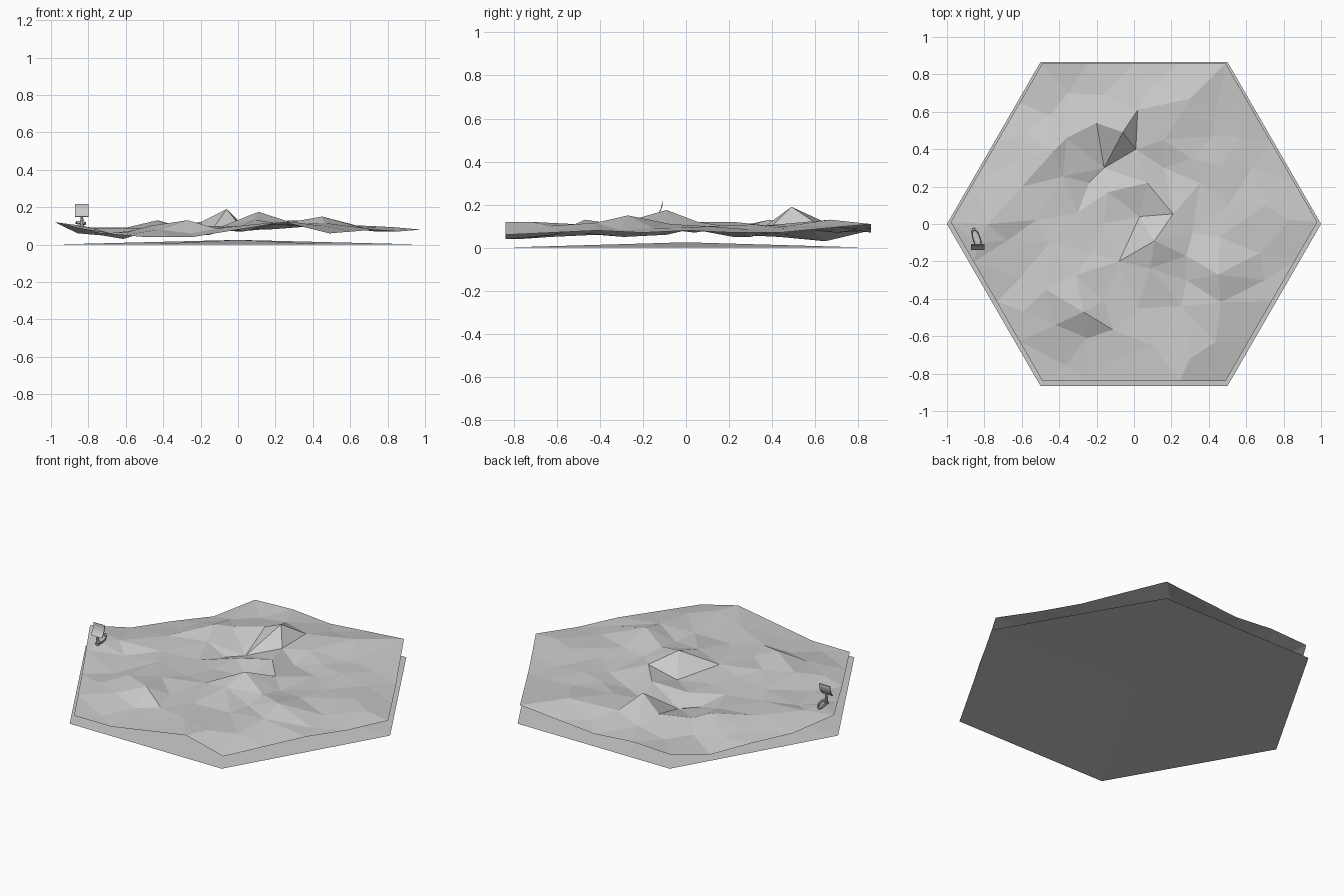
import bpy
import bmesh
import math
import random
from mathutils import Vector, Matrix
from mathutils.geometry import delaunay_2d_cdt

random.seed(4)

cube = bpy.data.objects.get("Cube")
if cube:
    bpy.data.objects.remove(cube, do_unlink=True)


def make_material(name, colour):
    material = bpy.data.materials.new(name)
    material.use_nodes = True
    material.diffuse_color = colour
    shader = material.node_tree.nodes["Principled BSDF"]
    shader.inputs["Base Color"].default_value = colour
    shader.inputs["Roughness"].default_value = 0.8
    return material


stone_grey = make_material("stone grey", (0.6, 0.6, 0.6, 1))


def add_object(name, bm):
    mesh = bpy.data.meshes.new(name)
    bm.to_mesh(mesh)
    bm.free()
    mesh.materials.append(stone_grey)
    obj = bpy.data.objects.new(name, mesh)
    bpy.context.collection.objects.link(obj)
    return obj


def hexagon(radius, centre_y=0.0):
    return [Vector((radius * math.cos(math.radians(60 * i)),
                    radius * math.sin(math.radians(60 * i)) + centre_y))
            for i in range(6)]


# Shallow six-sided base, open underneath
bm = bmesh.new()
apex = bm.verts.new((0, 0, 0.025))
rim = [bm.verts.new((p.x, p.y, 0)) for p in hexagon(1)]
for i in range(6):
    bm.faces.new((rim[i], rim[(i + 1) % 6], apex))
add_object("base", bm)

# Heights along the terrain edge, one row per side, starting at +x
edge_heights = [
    (.08, .07, .07, .09),
    (.11, .09, .07, .09),
    (.08, .03, .05, .06),
    (.12, .09, .06, .05),
    (.04, .04, .08, .12),
    (.06, .07, .08, .07),
]

# Crests, hollows and slopes of the terrain
landmarks = [
    (-.43, .39, .13), (-.36, .46, .11), (-.24, .22, .05), (-.16, .3, .05),
    (-.2, .54, .12), (-.3, .06, .08), (.02, .61, .11), (-.06, .49, .19),
    (.01, .4, .1), (.16, .45, .11), (.16, .3, .08), (.07, .22, .12),
    (-.14, .17, .09), (.03, .04, .07), (.31, -.05, .1), (.11, -.09, .175),
    (.28, -.17, .12), (.28, -.3, .1), (-.68, -.09, .06), (-.61, -.29, .05),
    (-.47, -.35, .1), (-.27, -.47, .13), (-.16, -.41, .09), (-.25, -.61, .06),
    (-.42, -.54, .08), (-.78, 0, .09), (.45, -.27, .15), (.42, .47, .1),
    (.7, .1, .1), (.1, -.65, .11), (.3, -.72, .12), (-.35, .7, .07),
    (.3, .67, .13), (-.6, .2, .09), (.7, -.3, .08), (-.45, -.1, .09),
    (-.08, -.2, .1), (.5, .1, .1), (.02, -.45, .1), (-.83, -.1, .1),
]

corners = hexagon(.98, .01)
border = []
for i, row in enumerate(edge_heights):
    for j, z in enumerate(row):
        p = corners[i].lerp(corners[(i + 1) % 6], j / len(row))
        border.append((p.x, p.y, z))
known = border + landmarks


def blended_height(x, y):
    total = weight_sum = 0
    for kx, ky, kz in known:
        weight = 1 / ((x - kx) ** 2 + (y - ky) ** 2 + 0.001) ** 2
        total += weight * kz
        weight_sum += weight
    return total / weight_sum


def inside(x, y):
    return abs(y) < 0.77 and abs(x) * math.sqrt(3) / 2 + abs(y) / 2 < 0.77


# Scatter filler points between the landmarks
points = list(known)
for attempt in range(2000):
    x, y = random.uniform(-1, 1), random.uniform(-1, 1)
    if inside(x, y) and all(math.hypot(x - p[0], y - p[1]) > 0.14 for p in points):
        points.append((x, y, blended_height(x, y) + random.uniform(-.01, .01)))

# Triangulated, faceted terrain sheet
count = len(border)
outline = [(i, (i + 1) % count) for i in range(count)]
flat = [Vector(p[:2]) for p in points]
verts, _, faces, sources, _, _ = delaunay_2d_cdt(flat, outline, [], 1, 1e-5)
bm = bmesh.new()
sheet = []
for v, source in zip(verts, sources):
    z = points[source[0]][2] if source else blended_height(v.x, v.y)
    sheet.append(bm.verts.new((v.x, v.y, z)))
for face in faces:
    bm.faces.new([sheet[i] for i in face])
bmesh.ops.recalc_face_normals(bm, faces=bm.faces)
bm.normal_update()
if sum(f.normal.z for f in bm.faces) < 0:
    bmesh.ops.reverse_faces(bm, faces=bm.faces)
add_object("terrain", bm)

# Small oval ring lying on the ground at the right edge
bpy.ops.mesh.primitive_torus_add(major_radius=0.055, minor_radius=0.008,
                                 major_segments=16, minor_segments=6)
ring = bpy.context.object
ring.name = "ground_ring"
ring.data.materials.append(stone_grey)
ring.scale = (0.35, 1, 1)
ring.rotation_euler = (0, 0.2, math.radians(18))
ring.location = (-.84, -.08, .115)

# Short post under the panel
bm = bmesh.new()
bmesh.ops.create_cone(bm, cap_ends=True, segments=8, radius1=0.012,
                      radius2=0.006, depth=0.06)
add_object("panel_post", bm).location = (-.835, -.125, .125)

# Curved, upright square panel
bm = bmesh.new()
bmesh.ops.create_grid(bm, x_segments=4, y_segments=4, size=0.036)
for v in bm.verts:
    v.co.z = 6 * v.co.y ** 2
bmesh.ops.solidify(bm, geom=bm.faces[:], thickness=0.004)
bmesh.ops.recalc_face_normals(bm, faces=bm.faces)
bm.transform(Matrix.Rotation(math.radians(68), 4, "X"))
panel = add_object("curved_panel", bm)
panel.location = (-.835, -.118, .18)
